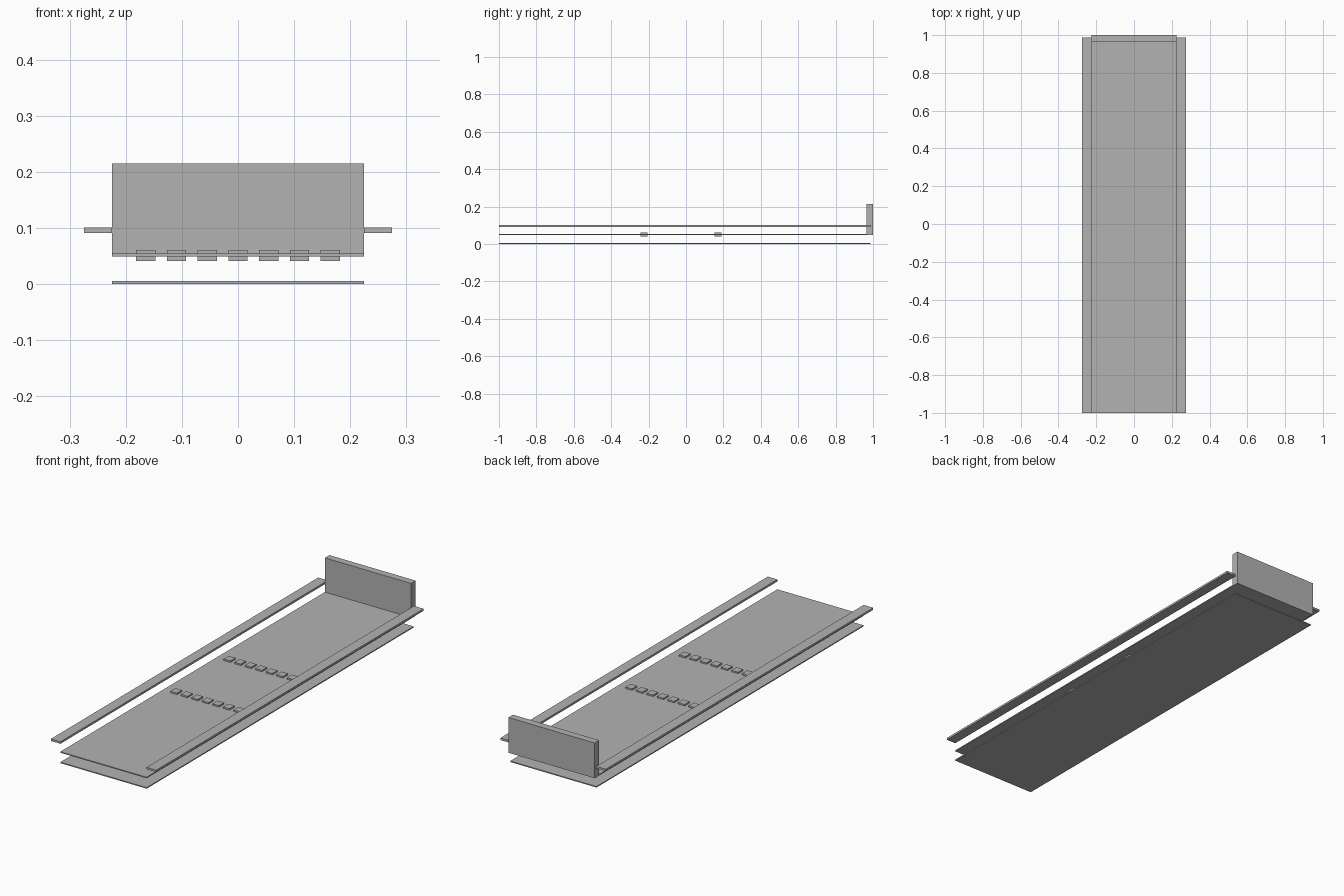
import bpy

if "Cube" in bpy.data.objects:
    bpy.data.objects.remove(bpy.data.objects["Cube"])

grey = bpy.data.materials.new("plain_grey")
grey.diffuse_color = (0.45, 0.45, 0.45, 1)
grey.use_nodes = True
grey.node_tree.nodes["Principled BSDF"].inputs["Base Color"].default_value = grey.diffuse_color


def box(name, x, y, z):
    """Box from (min, max) ranges along each axis."""
    bpy.ops.mesh.primitive_cube_add(size=1, location=[sum(r) / 2 for r in (x, y, z)])
    ob = bpy.context.object
    ob.name = name
    ob.scale = [r[1] - r[0] for r in (x, y, z)]
    bpy.ops.object.transform_apply(location=False, rotation=False, scale=True)
    ob.data.materials.append(grey)
    return ob


W = 0.2245  # half width of the bed

# Two thin decks
box("lower_deck", (-W, W), (-1, 0.986), (0, 0.005))
box("upper_deck", (-W, W), (-1, 0.966), (0.049, 0.054))

# Upright end panel
box("end_panel", (-W, W), (0.966, 1), (0.049, 0.215))

# Side rails
for side, name in ((-1, "left_rail"), (1, "right_rail")):
    box(name, sorted((side * W, side * 0.2745)), (-1, 0.988), (0.091, 0.1005))

# Two rows of seven small blocks through the upper deck
for row, y in enumerate((-0.225, 0.172)):
    for i in range(-3, 4):
        x = i * 0.0548
        box(f"block_{row + 1}_{i + 4}", (x - 0.017, x + 0.017),
            (y - 0.019, y + 0.019), (0.0415, 0.061))
